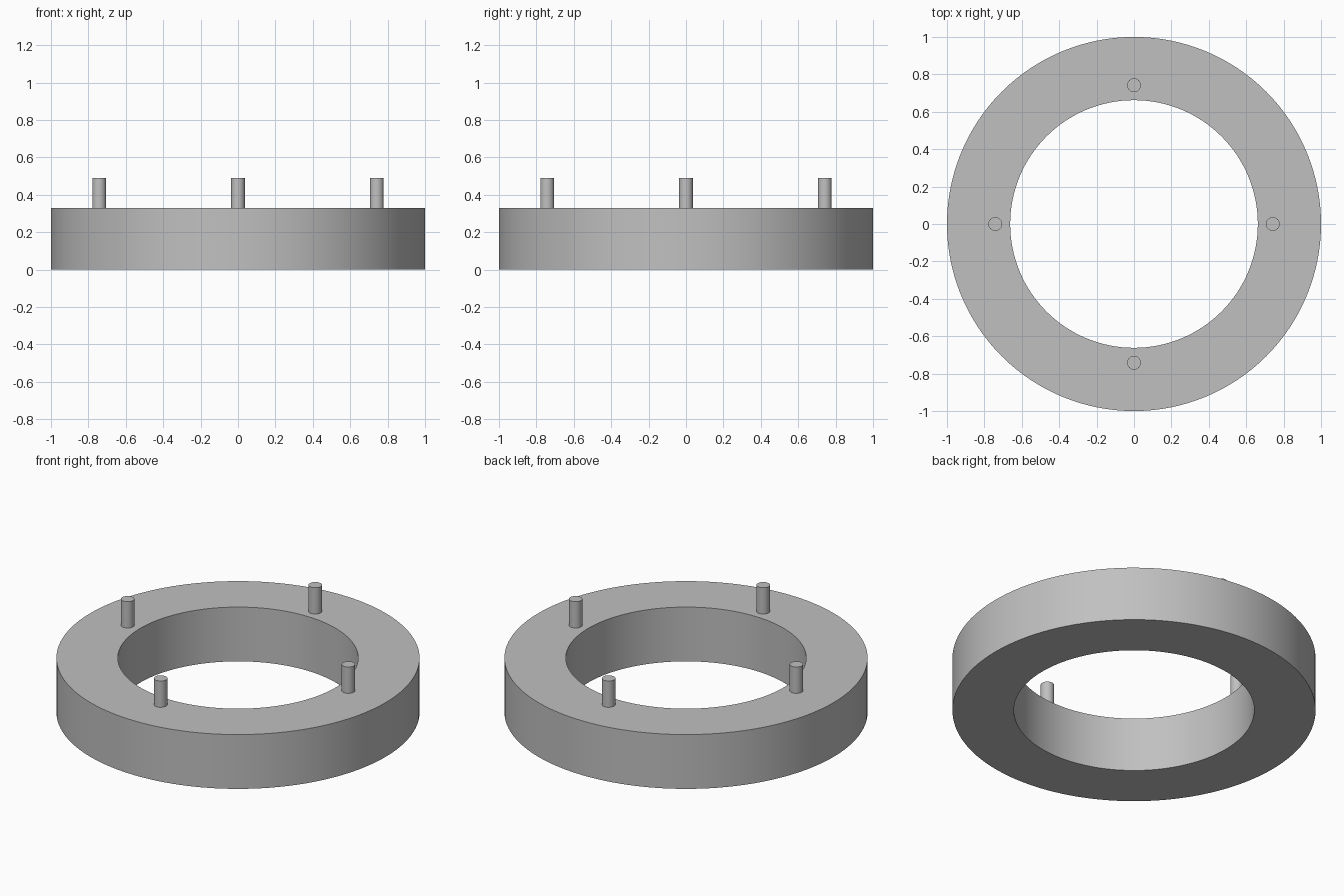
import bpy
import bmesh
from math import cos, sin, pi, radians
from mathutils import Matrix, Vector

OUTER, INNER, HEIGHT = 1.0, 0.662, 0.33
PIN_RADIUS, PIN_TOP, PIN_CIRCLE = 0.037, 0.49, 0.742

cube = bpy.data.objects.get("Cube")
if cube:
    bpy.data.objects.remove(cube, do_unlink=True)

grey = bpy.data.materials.new("plain grey")
grey.use_nodes = True
colour = (0.53, 0.53, 0.53, 1)
grey.diffuse_color = colour
grey.node_tree.nodes["Principled BSDF"].inputs["Base Color"].default_value = colour


def add_object(name, bm):
    """Turn a bmesh into a grey object, smooth apart from its sharp rims."""
    bmesh.ops.recalc_face_normals(bm, faces=bm.faces)
    mesh = bpy.data.meshes.new(name)
    bm.to_mesh(mesh)
    bm.free()
    mesh.materials.append(grey)
    obj = bpy.data.objects.new(name, mesh)
    bpy.context.collection.objects.link(obj)
    bpy.ops.object.select_all(action="DESELECT")
    obj.select_set(True)
    bpy.context.view_layer.objects.active = obj
    bpy.ops.object.shade_smooth_by_angle(angle=radians(30))
    return obj


# Ring body: a rectangular section spun about the z axis
bm = bmesh.new()
section = [(INNER, 0), (OUTER, 0), (OUTER, HEIGHT), (INNER, HEIGHT)]
verts = [bm.verts.new((r, 0, z)) for r, z in section]
edges = [bm.edges.new((verts[i], verts[(i + 1) % 4])) for i in range(4)]
bmesh.ops.spin(bm, geom=verts + edges, cent=(0, 0, 0), axis=(0, 0, 1),
               angle=2 * pi, steps=128, use_merge=True)
bmesh.ops.remove_doubles(bm, verts=bm.verts, dist=0.0001)
add_object("ring_body", bm)

# Four upright pins, a quarter turn apart
for i, side in enumerate(("left", "back", "right", "front")):
    bm = bmesh.new()
    length = PIN_TOP - HEIGHT
    bmesh.ops.create_cone(bm, cap_ends=True, segments=32, radius1=PIN_RADIUS,
                          radius2=PIN_RADIUS, depth=length,
                          matrix=Matrix.Translation((0, 0, length / 2)))
    pin = add_object(side + "_pin", bm)
    angle = i * pi / 2
    pin.location = Vector((PIN_CIRCLE * cos(angle), PIN_CIRCLE * sin(angle), HEIGHT))
